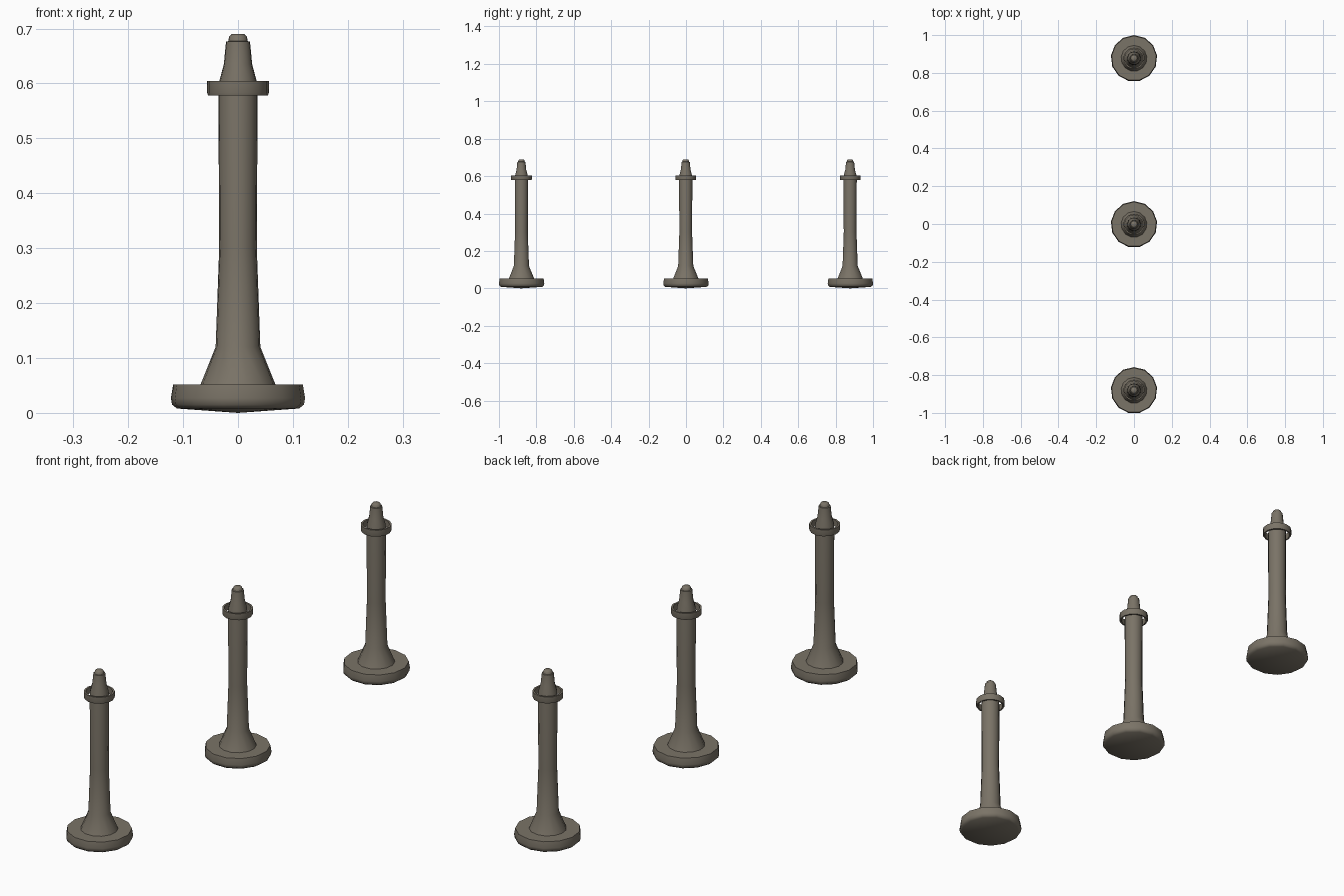
import bpy, bmesh, math

if "Cube" in bpy.data.objects:
    bpy.data.objects.remove(bpy.data.objects["Cube"])

stone = bpy.data.materials.new("weathered grey brown")
stone.diffuse_color = (0.195, 0.172, 0.135, 1)
stone.use_nodes = True
stone.node_tree.nodes["Principled BSDF"].inputs["Base Color"].default_value = stone.diffuse_color


def lathe(name, profile, sides, y, closed=False):
    """Spin (radius, z) points about the vertical axis; radius 0 makes a pole."""
    bm = bmesh.new()
    rings = []
    for r, z in profile:
        if r == 0:
            rings.append([bm.verts.new((0, 0, z))] * sides)
        else:
            rings.append([bm.verts.new((r * math.sin(2 * math.pi * i / sides),
                                        r * math.cos(2 * math.pi * i / sides), z))
                          for i in range(sides)])
    pairs = list(zip(rings, rings[1:]))
    if closed:
        pairs.append((rings[-1], rings[0]))
    for a, b in pairs:
        for i in range(sides):
            j = (i + 1) % sides
            bm.faces.new(list(dict.fromkeys((a[i], a[j], b[j], b[i]))))
    bmesh.ops.recalc_face_normals(bm, faces=bm.faces)
    mesh = bpy.data.meshes.new(name)
    bm.to_mesh(mesh)
    bm.free()
    mesh.materials.append(stone)
    obj = bpy.data.objects.new(name, mesh)
    obj.location.y = y
    bpy.context.collection.objects.link(obj)
    bpy.ops.object.select_all(action='DESELECT')
    obj.select_set(True)
    bpy.context.view_layer.objects.active = obj
    bpy.ops.object.shade_smooth_by_angle(angle=math.radians(50))


# Foot disc with a slightly domed underside
foot = [(0, 0), (0.112, 0.008), (0.121, 0.015), (0.123, 0.027),
        (0.119, 0.052), (0.066, 0.052)]
# Flared shaft running up into the narrow finial
shaft = [(0.069, 0.051), (0.041, 0.12), (0.0345, 0.30), (0.036, 0.58),
         (0.034, 0.605), (0.026, 0.635), (0.022, 0.676), (0.018, 0.677),
         (0.016, 0.686), (0.011, 0.69), (0, 0.69)]
# Open collar ring standing clear of the shaft
collar = [(0.049, 0.578), (0.055, 0.578), (0.0565, 0.583),
          (0.0565, 0.604), (0.049, 0.604)]

# Three identical posts in a row
for i, y in enumerate((-0.8805, -0.002, 0.877)):
    lathe(f"post_{i + 1}_foot", foot, 13, y)
    lathe(f"post_{i + 1}_shaft", shaft, 13, y)
    lathe(f"post_{i + 1}_collar_ring", collar, 13, y, closed=True)
